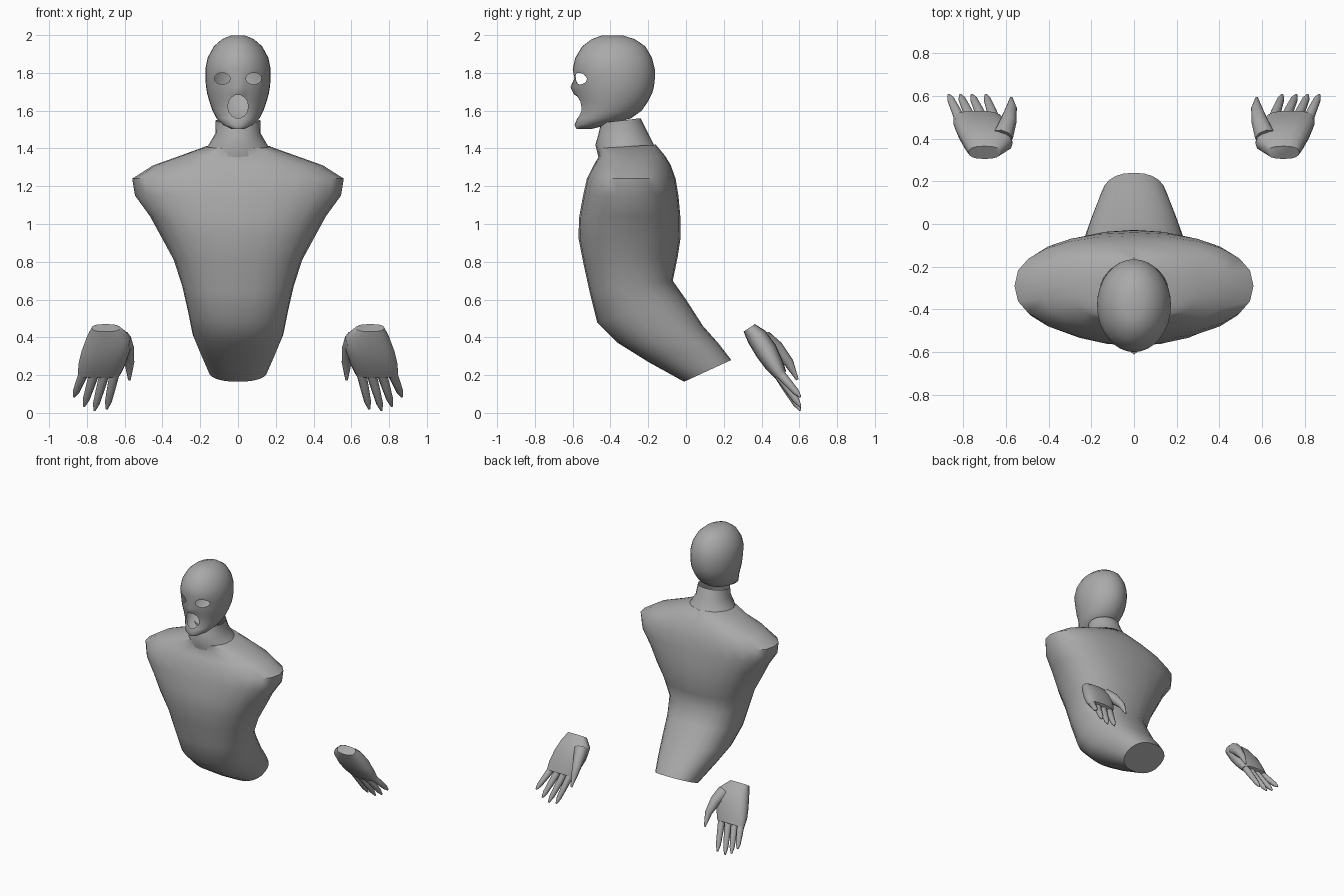
import bpy, bmesh, math
from mathutils import Vector

if "Cube" in bpy.data.objects:
    bpy.data.objects.remove(bpy.data.objects["Cube"])

grey = bpy.data.materials.new("clay_grey")
grey.diffuse_color = (0.4, 0.4, 0.4, 1)
grey.use_nodes = True
grey.node_tree.nodes["Principled BSDF"].inputs["Base Color"].default_value = grey.diffuse_color


def finish(bm, name, angle=50):
    """Turn a bmesh into a smooth shaded object."""
    bmesh.ops.recalc_face_normals(bm, faces=bm.faces[:])
    me = bpy.data.meshes.new(name)
    bm.to_mesh(me)
    bm.free()
    ob = bpy.data.objects.new(name, me)
    bpy.context.collection.objects.link(ob)
    me.materials.append(grey)
    bpy.ops.object.select_all(action='DESELECT')
    ob.select_set(True)
    bpy.context.view_layer.objects.active = ob
    bpy.ops.object.shade_smooth_by_angle(angle=math.radians(angle))
    return ob


def skin(bm, rings, cap_start=True, cap_end=True):
    """Bridge a list of point rings with quads."""
    vs = [[bm.verts.new(p) for p in r] for r in rings]
    n = len(rings[0])
    for a, b in zip(vs, vs[1:]):
        for i in range(n):
            j = (i + 1) % n
            bm.faces.new((a[i], a[j], b[j], b[i]))
    if cap_start:
        bm.faces.new(vs[0])
    if cap_end:
        bm.faces.new(vs[-1][::-1])


def section(front, back, w, cx=0.0, n=24, power=2.0, side=1):
    """Superellipse ring spanning a front and a back point (y, z)."""
    pts = []
    for i in range(n):
        t = math.tau * i / n
        c, s = math.cos(t), math.sin(t)
        c = math.copysign(abs(c) ** (2 / power), c)
        s = math.copysign(abs(s) ** (2 / power), s)
        y = (front[0] + back[0]) / 2 + (front[0] - back[0]) / 2 * c
        z = (front[1] + back[1]) / 2 + (front[1] - back[1]) / 2 * c
        pts.append(Vector((side * (cx + w * s), y, z)))
    return pts


def tube(bm, path, radii, side, n=8):
    """Tapered finger along a path."""
    path = [Vector((side * p[0], p[1], p[2])) for p in path]
    rings = []
    for i, p in enumerate(path):
        d = (path[min(i + 1, len(path) - 1)] - path[max(i - 1, 0)]).normalized()
        u = d.cross(Vector((0, 0.85, 0.53))).normalized()
        v = d.cross(u)
        rings.append([p + radii[i] * (u * math.cos(math.tau * k / n) + v * math.sin(math.tau * k / n))
                      for k in range(n)])
    skin(bm, rings)


# Torso: shoulders down to the tail end that sweeps backwards
torso = [((-.47, 1.40), (-.16, 1.42), .17), ((-.46, 1.36), (-.11, 1.36), .31),
         ((-.49, 1.31), (-.08, 1.31), .45), ((-.525, 1.24), (-.055, 1.24), .56),
         ((-.545, 1.15), (-.04, 1.15), .545), ((-.565, 1.04), (-.03, 1.04), .465),
         ((-.57, .93), (-.028, .93), .405), ((-.545, .8), (-.045, .82), .34),
         ((-.51, .64), (-.07, .70), .295), ((-.47, .48), (0, .6), .265),
         ((-.36, .37), (.09, .46), .24), ((-.2, .27), (.17, .37), .2),
         ((-.01, .165), (.24, .28), .155)]
bm = bmesh.new()
skin(bm, [section(f, b, w, power=2.3) for f, b, w in torso])
finish(bm, "torso")

# Neck
neck = [((-.46, 1.34), (-.12, 1.36), .21), ((-.48, 1.42), (-.17, 1.42), .155),
        ((-.465, 1.47), (-.205, 1.49), .12), ((-.45, 1.535), (-.24, 1.56), .118)]
bm = bmesh.new()
skin(bm, [section(f, b, w) for f, b, w in neck], False, False)
finish(bm, "neck")

# Head: chin to crown as (front y, back y, z, half width)
head = [(-.58, -.50, 1.503, .035), (-.59, -.41, 1.525, .08), (-.575, -.29, 1.56, .115),
        (-.565, -.235, 1.6, .135), (-.57, -.2, 1.65, .152), (-.58, -.18, 1.69, .163),
        (-.585, -.17, 1.725, .169), (-.59, -.165, 1.77, .173), (-.60, -.165, 1.82, .173),
        (-.586, -.18, 1.88, .161), (-.55, -.215, 1.94, .128), (-.50, -.27, 1.978, .085),
        (-.45, -.33, 1.997, .04)]
bm = bmesh.new()
skin(bm, [section((f, z), (b, z), w, n=32) for f, b, z, w in head])
for v in bm.verts:  # nose ridge
    if v.co.y < -.4:
        v.co.y -= .03 * math.exp(-(v.co.x / .025) ** 2 - ((v.co.z - 1.715) / .03) ** 2)
head_ob = finish(bm, "head")

# Eye and mouth openings: cut, then the pocket walls are removed to leave a hollow shell
holes = [(-.083, 1.77, .042, .031), (.083, 1.77, .042, .031), (0, 1.622, .054, .063)]
bm = bmesh.new()
for cx, cz, rx, rz in holes:
    skin(bm, [[Vector((cx + rx * math.cos(math.tau * i / 14), y, cz + rz * math.sin(math.tau * i / 14)))
               for i in range(14)] for y in (-.8, -.45)])
cutter = finish(bm, "opening_cutter")
cutter.hide_render = True
cutter.hide_set(True)
mod = head_ob.modifiers.new("openings", 'BOOLEAN')
mod.operation = 'DIFFERENCE'
mod.solver = 'EXACT'
mod.object = cutter
bpy.context.view_layer.objects.active = head_ob
bpy.ops.object.modifier_apply(modifier=mod.name)
bpy.data.objects.remove(cutter)


def inside(co):
    return co.y < -.4 and any(((co.x - a) / rx) ** 2 + ((co.z - b) / rz) ** 2 < 1.01
                              for a, b, rx, rz in holes)


bm = bmesh.new()
bm.from_mesh(head_ob.data)
bmesh.ops.delete(bm, geom=[f for f in bm.faces if all(inside(v.co) for v in f.verts)], context='FACES')
bm.to_mesh(head_ob.data)
bm.free()

# Hands: palm, four fingers and a thumb on each side
palm = [((.305, .43), (.365, .47), .70, .075), ((.33, .37), (.42, .435), .685, .115),
        ((.375, .295), (.475, .36), .70, .128), ((.42, .235), (.51, .28), .72, .125),
        ((.47, .185), (.53, .22), .735, .112)]
fingers = [((.652, .215), (.695, .02)), ((.707, .205), (.76, .012)),
           ((.762, .205), (.815, .035)), ((.815, .215), (.868, .085))]
for side, label in ((-1, "left"), (1, "right")):
    bm = bmesh.new()
    skin(bm, [section(f, b, w, cx, 16, 2.5, side) for f, b, cx, w in palm])
    for (bx, bz), (tx, tz) in fingers:
        path = [(bx + (tx - bx) * t, .49 + .115 * t, bz + (tz - bz) * t) for t in (0, .4, .8, 1)]
        tube(bm, path, (.027, .023, .018, .006), side)
    tube(bm, [(.615, .41, .39), (.59, .48, .34), (.575, .545, .265), (.575, .59, .175)],
         (.05, .04, .026, .007), side)
    finish(bm, label + "_hand")
